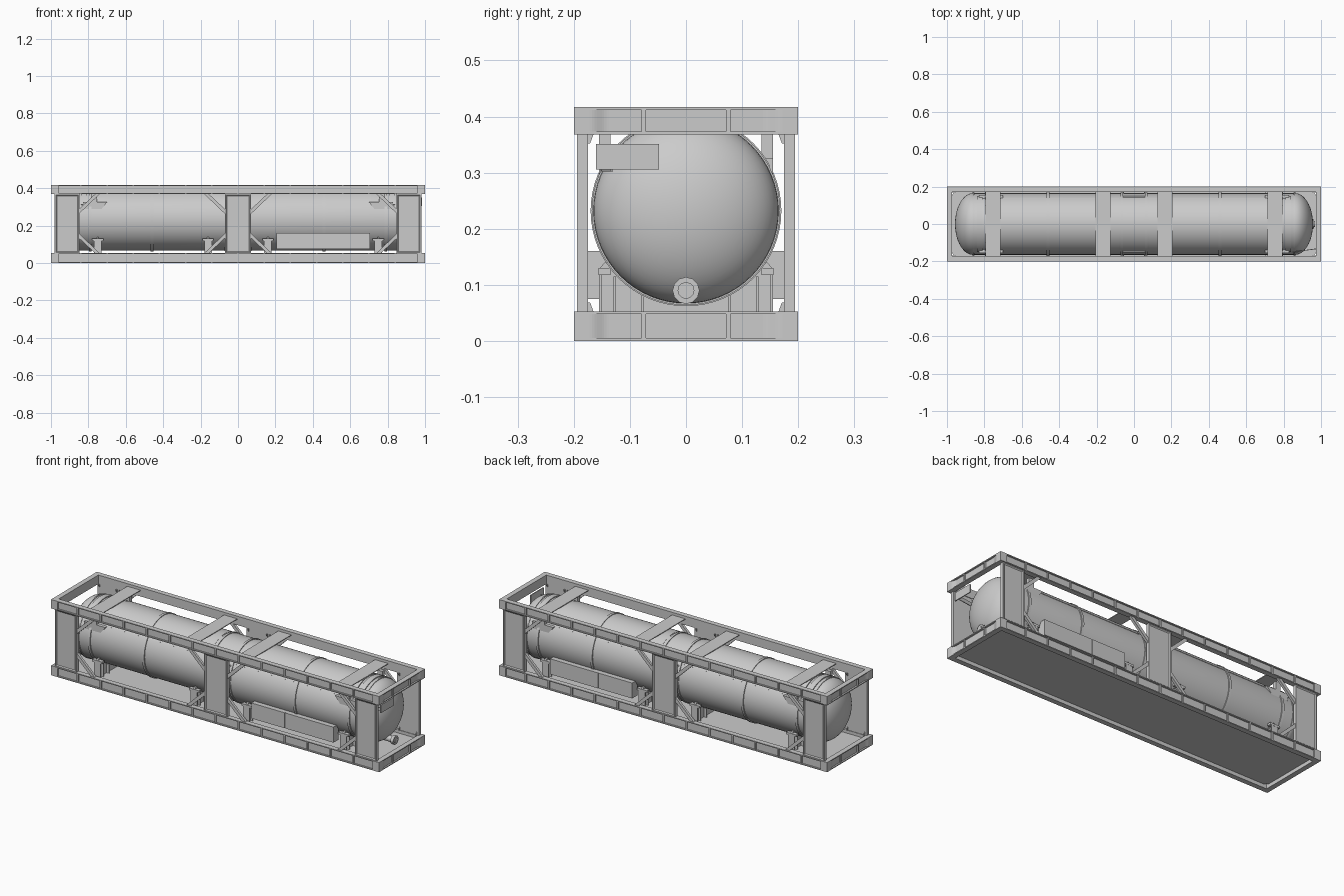
import bpy, bmesh, math
from mathutils import Matrix, Vector

if "Cube" in bpy.data.objects:
    bpy.data.objects.remove(bpy.data.objects["Cube"])

TZ, TR = 0.232, 0.165      # tank axis height and radius
SIGNS = (-1, 1)


def finish(name, bm, smooth=False):
    bmesh.ops.recalc_face_normals(bm, faces=bm.faces)
    me = bpy.data.meshes.new(name)
    bm.to_mesh(me)
    bm.free()
    ob = bpy.data.objects.new(name, me)
    bpy.context.collection.objects.link(ob)
    if smooth:
        bpy.ops.object.select_all(action='DESELECT')
        ob.select_set(True)
        bpy.context.view_layer.objects.active = ob
        bpy.ops.object.shade_smooth_by_angle(angle=math.radians(30))
    return ob


def add_box(bm, x0, x1, y0, y1, z0, z1):
    m = Matrix.Translation(((x0 + x1) / 2, (y0 + y1) / 2, (z0 + z1) / 2))
    m = m @ Matrix.Diagonal((abs(x1 - x0), abs(y1 - y0), abs(z1 - z0), 1))
    return bmesh.ops.create_cube(bm, size=1, matrix=m)['verts']


def add_prism(bm, pts, a, b):
    """Extrude a list of points from offset vector a to offset vector b."""
    f = bm.faces.new([bm.verts.new(Vector(p) + Vector(a)) for p in pts])
    r = bmesh.ops.extrude_face_region(bm, geom=[f])
    vs = [v for v in r['geom'] if isinstance(v, bmesh.types.BMVert)]
    bmesh.ops.translate(bm, verts=vs, vec=Vector(b) - Vector(a))


def lathe(name, prof, y=0, z=TZ, seg=64, arc=(0, 360), closed=False):
    """Revolve (x, radius) points about an x-parallel axis."""
    bm = bmesh.new()
    full = arc[1] - arc[0] == 360
    rows = []
    for i in range(seg if full else seg + 1):
        t = math.radians(arc[0] + (arc[1] - arc[0]) * i / seg)
        rows.append([bm.verts.new((x, y + r * math.cos(t), z + r * math.sin(t))) for x, r in prof])
    n = len(prof)
    for i in range(seg):
        p, q = rows[i], rows[(i + 1) % len(rows)]
        for j in range(n if closed else n - 1):
            k = (j + 1) % n
            bm.faces.new((p[j], p[k], q[k], q[j]))
    if closed and not full:
        bm.faces.new(rows[0])
        bm.faces.new(rows[-1])
    bmesh.ops.remove_doubles(bm, verts=bm.verts, dist=1e-5)
    return finish(name, bm, True)


def band(name, x0, x1, r, arc=(0, 360), seg=64):
    return lathe(name, [(x0, TR - .005), (x0, r), (x1, r), (x1, TR - .005)], arc=arc, seg=seg, closed=True)


# Top and bottom frames: channel rails with stiffening ribs and corner blocks
def frame(name, z0, z1):
    bm = bmesh.new()
    t, w, d = .005, .028, .009
    for s in SIGNS:
        for a, b in ((z0, z0 + t), (z1 - t, z1)):
            add_box(bm, -1, 1, s * .2, s * (.2 - w), a, b)
            add_box(bm, s, s * (1 - w), -.2 + w, .2 - w, a, b)
        add_box(bm, -1 + d, 1 - d, s * (.2 - d), s * (.2 - w), z0 + t, z1 - t)
        add_box(bm, s * (1 - d), s * (1 - w), -.2 + w, .2 - w, z0 + t, z1 - t)
        for i in range(-6, 7):
            add_box(bm, i * .14 - .004, i * .14 + .004, s * .1985, s * (.2 - d), z0 + t, z1 - t)
        for y in (-.075, .075):
            add_box(bm, s * .9985, s * (1 - d), y - .004, y + .004, z0 + t, z1 - t)
        for sy in SIGNS:
            add_box(bm, s * 1, s * .96, sy * .2, sy * .172, z0, z1)
            # rounded blend from the corner block into the recessed end web
            pts = [(s * (1 - d * (1 - math.cos(a))), sy * (.172 - .035 * a / math.pi), 0)
                   for a in [math.pi * i / 8 for i in range(9)]]
            pts = [(s * (1 - d * (1 - math.cos(math.pi * i / 8)) / 2), sy * (.172 - .035 * i / 8), 0) for i in range(9)]
            add_prism(bm, pts + [(s * .98, sy * .137, 0), (s * .98, sy * .172, 0)], (0, 0, z0 + t), (0, 0, z1 - t))
    finish(name, bm)


frame("bottom_frame", 0, .053)
frame("top_frame", .368, .417)

# Floor plate with rounded corners
bm = bmesh.new()
pts = []
for cx, cy, a0 in ((1, 1, 0), (-1, 1, 90), (-1, -1, 180), (1, -1, 270)):
    for i in range(7):
        a = math.radians(a0 + i * 15)
        pts.append((cx * .94 + .035 * math.cos(a), cy * .14 + .035 * math.sin(a), 0))
add_prism(bm, pts, (0, 0, .02), (0, 0, .036))
finish("floor_plate", bm)

# Wide side posts with a shallow recessed panel, and their foot fins
for sy, side in ((-1, "front"), (1, "back")):
    for x0, x1, label in ((-.98, -.848, "left"), (-.07, .07, "middle"), (.848, .98, "right")):
        bm = bmesh.new()
        add_box(bm, x0, x1, sy * .175, sy * .194, .05, .37)
        bm.normal_update()
        face = max(bm.faces, key=lambda f: f.calc_center_median().y * sy)
        bmesh.ops.inset_individual(bm, faces=[face], thickness=.008)
        bmesh.ops.inset_individual(bm, faces=[face], thickness=.008)
        bmesh.ops.translate(bm, verts=face.verts, vec=(0, -sy * .004, 0))
        for x in (x0 + .01, x1 - .016):
            for z, h in ((.053, .016), (.368, -.016)):
                pts = [(x, sy * .176, z), (x, sy * .165, z), (x, sy * .171, z + h), (x, sy * .176, z + h)]
                add_prism(bm, pts, (0, 0, 0), (.006, 0, 0))
        finish(f"{side}_{label}_post", bm)

# Diagonal corner braces between posts and rails
bm = bmesh.new()
for sx in SIGNS:
    for sy in SIGNS:
        for xp, d in ((.85, -1), (.07, 1)):
            for z, dz in ((.053, 1), (.368, -1)):
                pts = [(sx * xp, 0, z + dz * .08), (sx * xp, 0, z + dz * .105),
                       (sx * (xp + d * .11), 0, z), (sx * (xp + d * .085), 0, z)]
                add_prism(bm, pts, (0, sy * .176, 0), (0, sy * .19, 0))
finish("corner_braces", bm)

# Flat cross plates over the tank
bm = bmesh.new()
for sx in SIGNS:
    for x in (.165, .755):
        add_box(bm, sx * x - .04, sx * x + .04, -.175, .175, .3985, .4025)
finish("top_cross_plates", bm)

# Tank with elliptical domes
N = 14
dome = [(-.86 - .097 * math.cos(i * math.pi / 2 / N), TR * math.sin(i * math.pi / 2 / N)) for i in range(N + 1)]
lathe("tank", dome + [(-x, r) for x, r in reversed(dome)])

# Tank bands
for sx, side in ((-1, "left"), (1, "right")):
    for x, w, r, label in ((.46, .007, .170, "centre"), (.065, .006, .169, "inner"),
                           (.79, .007, .170, "outer"), (.857, .004, .168, "dome")):
        band(f"{side}_{label}_band", sx * x - w, sx * x + w, r)
    # Upper jacket sheet and its end strap
    band(f"{side}_top_jacket", min(sx * .08, sx * .71), max(sx * .08, sx * .71), .1665, (33.75, 146.25), 20)
    band(f"{side}_top_strap", sx * .825 - .015, sx * .825 + .015, .170, (28.125, 151.875), 22)

# Angled support brackets on the tank shoulders
bm = bmesh.new()
for sx in SIGNS:
    for sy in SIGNS:
        pts = [(sx * .83, 0, .288), (sx * .73, 0, .288), (sx * .70, 0, .325), (sx * .83, 0, .325)]
        add_prism(bm, pts, (0, sy * .13, 0), (0, sy * .155, 0))
        add_box(bm, sx * .785, sx * .755, sy * .135, sy * .155, .32, .37)
finish("shoulder_brackets", bm)

# Middle side pads
bm = bmesh.new()
for sy in SIGNS:
    add_box(bm, -.06, .06, sy * .13, sy * .15, .30, .315)
finish("middle_side_pads", bm)

# Saddles: cradle webs cut to the tank curve, with upright fins and flanges
for sx, side in ((-1, "left"), (1, "right")):
    for xc, label in ((.16, "inner"), (.75, "outer")):
        bm = bmesh.new()
        x = sx * xc
        for sy in SIGNS:
            # arc of the tank underside from the bottom centre up to z = .14
            arc = [(0, sy * TR * math.sin(a), TZ - TR * math.cos(a))
                   for a in [math.radians(i * 56 / 12) for i in range(13)]]
            pts = arc + [(0, sy * .145, .14), (0, sy * .155, .128), (0, sy * .155, .03), (0, 0, .03)]
            add_prism(bm, pts, (x - .005, 0, 0), (x + .005, 0, 0))
            for y, z in ((.075, .085), (.125, .115), (.151, .13)):
                add_box(bm, x - .02, x + .02, sy * y, sy * (y + .004), .03, z)
            add_box(bm, x - .03, x + .03, sy * .135, sy * .156, .118, .13)
        finish(f"{side}_{label}_saddle", bm)

# Side cabinets with two doors each
for sy, side in ((-1, "front"), (1, "back")):
    bm = bmesh.new()
    add_box(bm, .205, .705, sy * .13, sy * .172, .075, .16)
    for a, b in ((.205, .408), (.412, .705)):
        add_box(bm, a, b, sy * .171, sy * .176, .075, .16)
    finish(f"{side}_cabinet", bm)

# Outlet nozzle at the right end
lathe("outlet_pipe", [(.88, 0), (.88, .016), (.955, .016), (.955, 0)], z=.09, seg=24)
lathe("outlet_flange", [(.945, 0), (.945, .024), (.962, .024), (.962, .015), (.967, .015), (.967, 0)], z=.09, seg=12)

# Upright plate at the right end on an arm from the tank
bm = bmesh.new()
add_box(bm, .979, .984, -.16, -.048, .306, .351)
pts = [(.85, -.152, 0), (.98, -.134, 0), (.98, -.130, 0), (.85, -.148, 0)]
add_prism(bm, pts, (0, 0, .302), (0, 0, .322))
finish("end_plate", bm)
